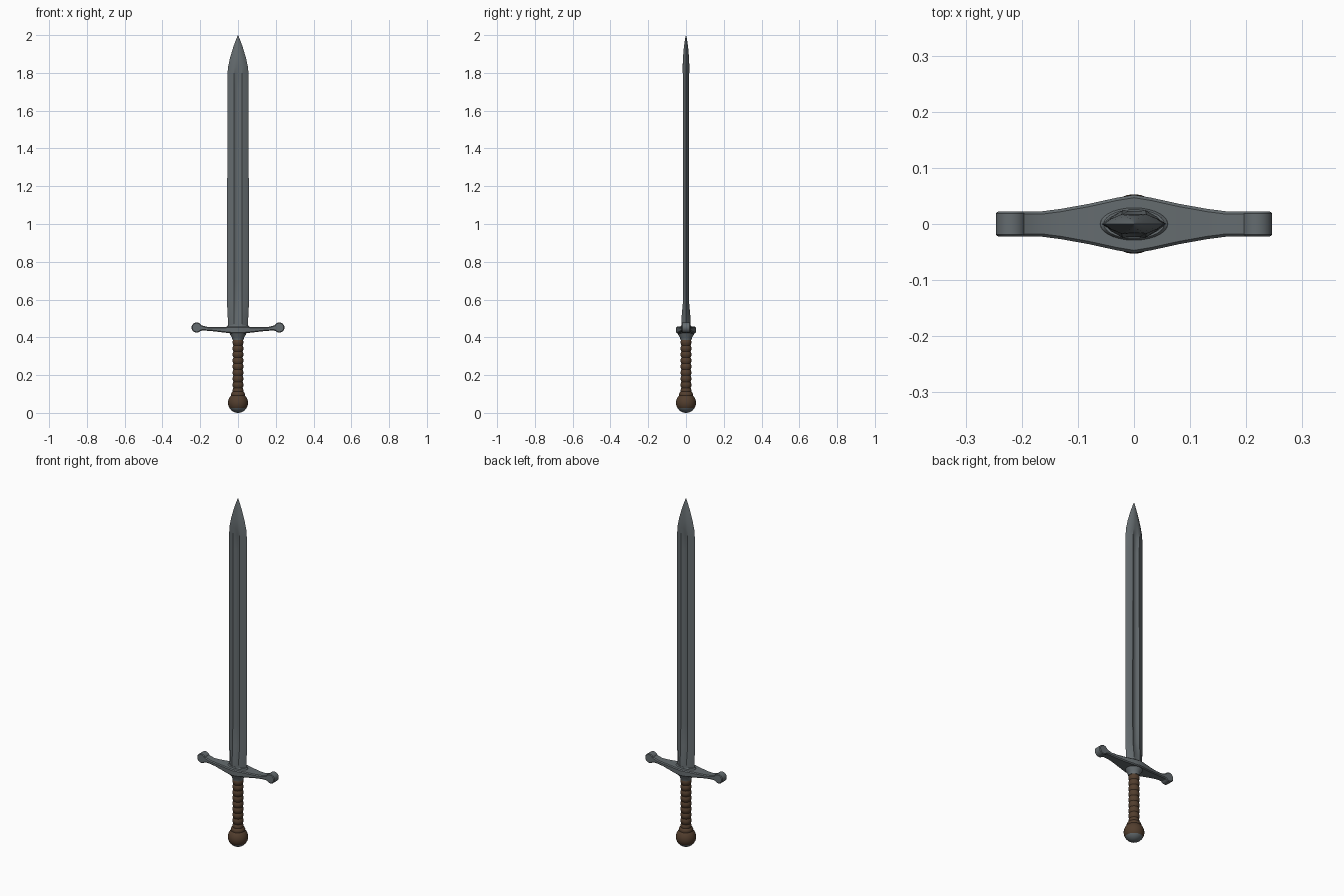
import bpy, bmesh, math

if "Cube" in bpy.data.objects:
    bpy.data.objects.remove(bpy.data.objects["Cube"])


def material(name, color):
    m = bpy.data.materials.new(name)
    m.diffuse_color = (*color, 1)
    m.use_nodes = True
    m.node_tree.nodes["Principled BSDF"].inputs["Base Color"].default_value = m.diffuse_color
    return m


steel = material("dark steel", (0.13, 0.15, 0.16))
leather = material("brown leather", (0.085, 0.048, 0.027))


def loft(name, rings, mats, angle=35):
    """Skin a list of equal-length closed rings and cap both ends."""
    bm = bmesh.new()
    loops = [[bm.verts.new(p) for p in r] for r in rings]
    n = len(loops[0])
    for a, b in zip(loops, loops[1:]):
        for i in range(n):
            j = (i + 1) % n
            bm.faces.new((a[i], a[j], b[j], b[i]))
    bm.faces.new(loops[0][::-1])
    bm.faces.new(loops[-1])
    bmesh.ops.remove_doubles(bm, verts=bm.verts, dist=1e-5)
    bmesh.ops.recalc_face_normals(bm, faces=bm.faces)
    me = bpy.data.meshes.new(name)
    bm.to_mesh(me)
    bm.free()
    ob = bpy.data.objects.new(name, me)
    bpy.context.collection.objects.link(ob)
    for m in mats:
        me.materials.append(m)
    bpy.ops.object.select_all(action='DESELECT')
    ob.select_set(True)
    bpy.context.view_layer.objects.active = ob
    bpy.ops.object.shade_smooth_by_angle(angle=math.radians(angle))
    return ob


def lathe(name, profile, mats, n=28, squash=1, angle=35):
    rings = [[(r * math.cos(2 * math.pi * i / n), squash * r * math.sin(2 * math.pi * i / n), z)
              for i in range(n)] for r, z in profile]
    return loft(name, rings, mats, angle)


# Blade: (z, half width, half thickness, fuller half thickness)
stations = [(0.445, 0.052, 0.025, 0.025), (0.50, 0.054, 0.024, 0.023), (0.58, 0.058, 0.017, 0.009),
            (0.70, 0.058, 0.016, 0.007), (1.70, 0.056, 0.016, 0.007), (1.79, 0.056, 0.017, 0.010),
            (1.83, 0.053, 0.018, 0.018), (1.88, 0.042, 0.015, 0.016), (1.94, 0.024, 0.010, 0.011),
            (1.98, 0.009, 0.004, 0.005), (2.0, 0.0005, 0.0005, 0.0005)]
rings = []
for z, w, t, f in stations:
    half = [(w, 0), (w * 0.75, t * 0.55), (w * 0.38, t), (w * 0.18, f * 0.8 + t * 0.2), (0, f),
            (-w * 0.18, f * 0.8 + t * 0.2), (-w * 0.38, t), (-w * 0.75, t * 0.55)]
    rings.append([(x, y, z) for x, y in half] + [(-x, -y, z) for x, y in half])
loft("blade", rings, [steel], 30)

# Crossguard: (x, half depth, bottom z, top z), mirrored to the other side
side = [(0.0, 0.052, 0.420, 0.457), (0.03, 0.047, 0.421, 0.457), (0.08, 0.036, 0.426, 0.455),
        (0.13, 0.027, 0.432, 0.454), (0.165, 0.0225, 0.435, 0.456), (0.19, 0.0225, 0.436, 0.463),
        (0.21, 0.0225, 0.430, 0.472)]
bars = [(-x, d, a, b) for x, d, a, b in side[:0:-1]] + side
rings = []
for x, d, a, b in bars:
    c = 0.005
    rings.append([(x, -d, a + c), (x, -d, b - c), (x, -d + c, b), (x, d - c, b),
                  (x, d, b - c), (x, d, a + c), (x, d - c, a), (x, -d + c, a)])
loft("crossguard", rings, [steel], 30)

# Rounded knobs on the guard ends
for sx, label in ((-1, "left"), (1, "right")):
    rings = []
    for y, r in ((-0.0225, 0.023), (-0.019, 0.027), (0.019, 0.027), (0.0225, 0.023)):
        rings.append([(sx * 0.219 + r * math.cos(i * math.pi / 12), y, 0.452 + r * math.sin(i * math.pi / 12))
                      for i in range(24)])
    loft("guard_knob_" + label, rings, [steel])

# Collars under and over the guard
lathe("lower_collar", [(0.029, 0.385), (0.032, 0.400), (0.042, 0.415), (0.046, 0.428)], [steel])
lathe("blade_collar", [(0.062, 0.445), (0.060, 0.458), (0.054, 0.463)], [steel], squash=0.48)

# Wrapped grip with evenly spaced ridges
steps, ridges, z0, z1 = 90, 9, 0.10, 0.39
profile = []
for i in range(steps + 1):
    u = i / steps
    profile.append((0.0245 + 0.0045 * abs(math.sin(math.pi * ridges * u)), z0 + (z1 - z0) * u))
lathe("grip", profile, [leather], n=24)

# Ball pommel with a steel cap at the bottom
R, zc = 0.053, 0.053
profile = [(R * math.sin(a), zc - R * math.cos(a)) for a in
           [math.radians(2 + 8 * k) for k in range(20)]]
pommel = lathe("pommel", profile, [leather, steel])
for p in pommel.data.polygons:
    if p.center.z < 0.025:
        p.material_index = 1
lathe("pommel_neck", [(0.036, 0.088), (0.038, 0.098), (0.034, 0.108), (0.026, 0.114)], [leather])
